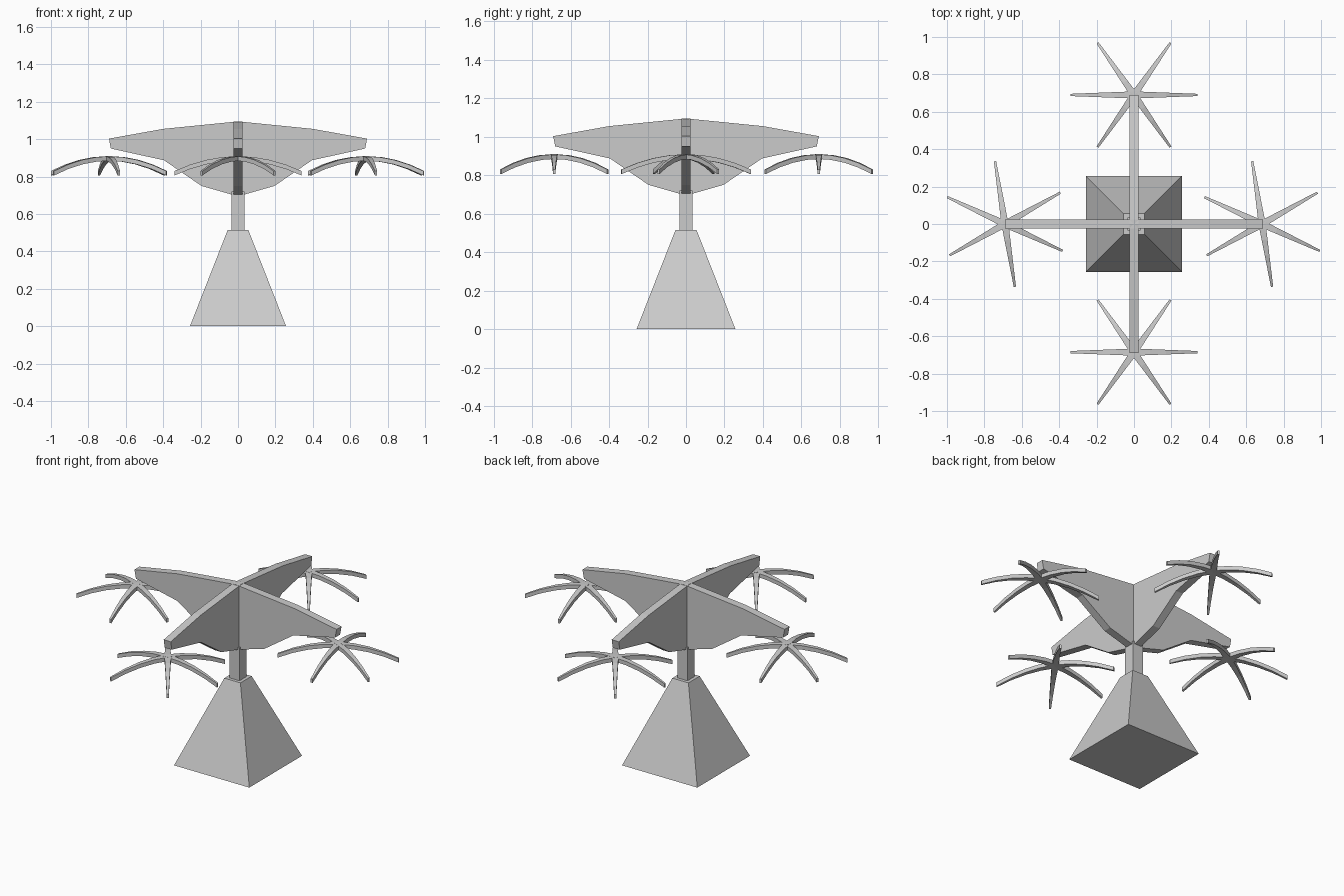
import bpy, bmesh
from math import radians, cos, sin

if "Cube" in bpy.data.objects:
    bpy.data.objects.remove(bpy.data.objects["Cube"])


def make_object(name, loops):
    """Skin a chain of equal-length point loops and cap both ends."""
    bm = bmesh.new()
    rings = [[bm.verts.new(p) for p in loop] for loop in loops]
    n = len(rings[0])
    for a, b in zip(rings, rings[1:]):
        for i in range(n):
            j = (i + 1) % n
            bm.faces.new((a[i], a[j], b[j], b[i]))
    bm.faces.new(rings[0])
    bm.faces.new(rings[-1])
    bmesh.ops.recalc_face_normals(bm, faces=bm.faces)
    mesh = bpy.data.meshes.new(name)
    bm.to_mesh(mesh)
    bm.free()
    obj = bpy.data.objects.new(name, mesh)
    bpy.context.collection.objects.link(obj)
    return obj


def square(h, z):
    return [(-h, -h, z), (h, -h, z), (h, h, z), (-h, h, z)]


# Pyramid base and square neck
make_object("pyramid_base", [square(0.257, 0), square(0.055, 0.515)])
make_object("neck", [square(0.035, 0.50), square(0.035, 0.72)])

# Two crossed arm plates, mirrored profile
half = [(0, 1.095), (0.40, 1.055), (0.69, 1.003), (0.68, 0.95),
        (0.395, 0.887), (0.195, 0.75), (0.03, 0.703)]
profile = half + [(-x, z) for x, z in reversed(half[1:])]
T = 0.024
for name, angle in (("cross_arm_x", 0), ("cross_arm_y", 90)):
    arm = make_object(name, [[(x, y, z) for x, z in profile] for y in (-T, T)])
    arm.rotation_euler.z = radians(angle)


# Arched rotor bar: tapers and droops toward both tips
def rotor_bar(name, cx, cy, angle):
    c, s = cos(radians(angle)), sin(radians(angle))
    loops = []
    for i in range(-4, 5):
        t = i / 4
        r, w = 0.34 * t, 0.019 - 0.013 * abs(t)
        top = 0.909 - 0.079 * t * t
        bottom = top - 0.024
        loops.append([(cx + r * c - v * s, cy + r * s + v * c, z)
                      for v, z in ((-w, bottom), (w, bottom), (w, top), (-w, top))])
    make_object(name, loops)


# Four six-bladed rotors under the arm ends
rotors = {"right": (0.685, 0, -25), "left": (-0.69, 0, -25),
          "back": (0, 0.69, -55), "front": (0, -0.685, -55)}
for side, (cx, cy, start) in rotors.items():
    steps = (0, 54.5, 124) if cx else (0, 55, 110)
    for k, step in enumerate(steps):
        rotor_bar(f"{side}_rotor_bar_{k + 1}", cx, cy, start + step)
